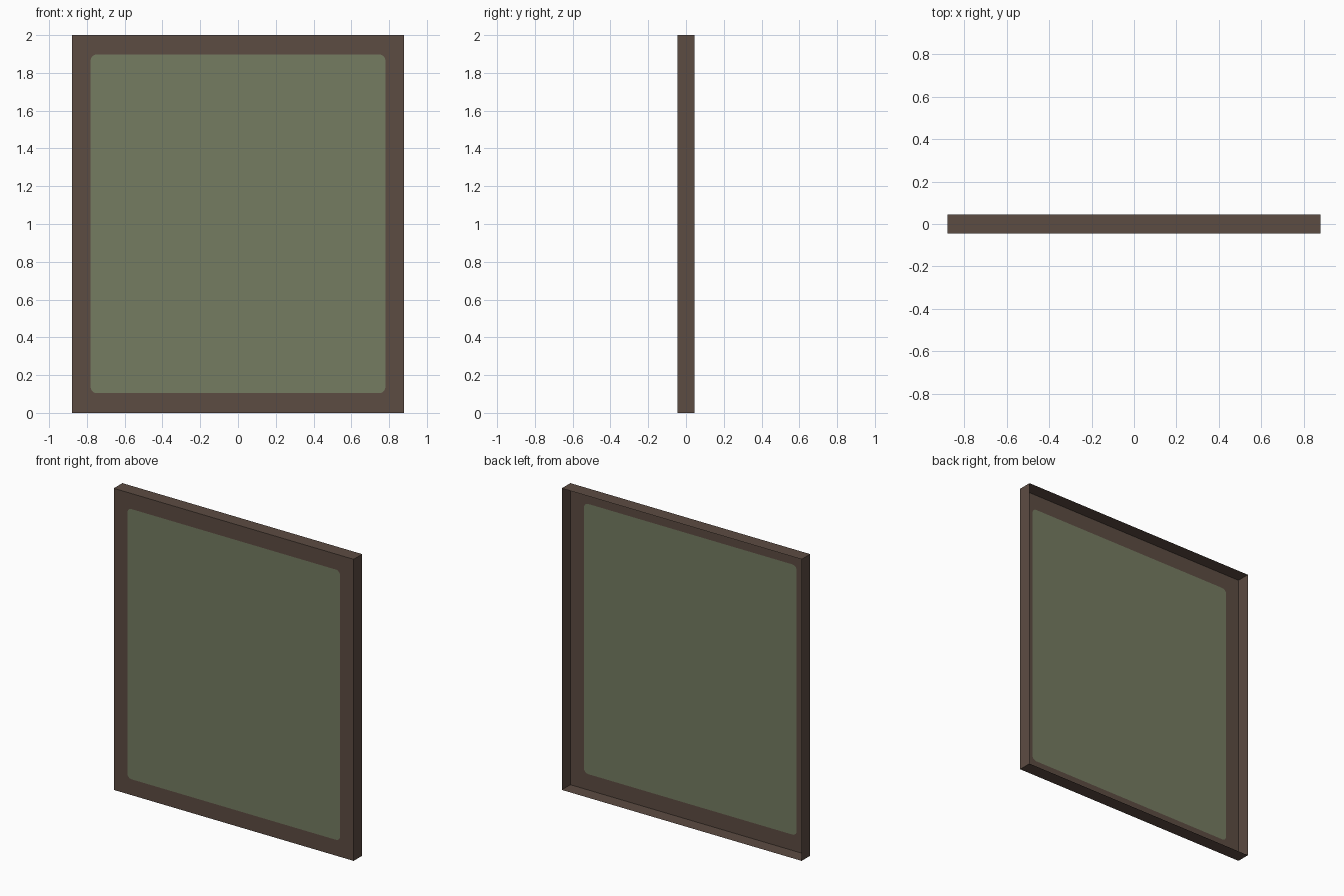
import bpy, bmesh, math

if "Cube" in bpy.data.objects:
    bpy.data.objects.remove(bpy.data.objects["Cube"])

W, D, H = 0.88, 0.045, 2.0               # half width, half depth, height
PX, PZ0, PZ1, R = 0.78, 0.105, 1.897, 0.03   # panel bounds and corner radius
STEPS = 5


def material(name, color):
    m = bpy.data.materials.new(name)
    m.diffuse_color = (*color, 1)
    m.use_nodes = True
    m.node_tree.nodes["Principled BSDF"].inputs["Base Color"].default_value = m.diffuse_color
    return m


def make_object(name, bm, mat):
    me = bpy.data.meshes.new(name)
    bm.to_mesh(me)
    bm.free()
    me.materials.append(mat)
    ob = bpy.data.objects.new(name, me)
    bpy.context.collection.objects.link(ob)
    return ob


brown = material("dark brown", (0.108, 0.072, 0.055))
green = material("olive green", (0.178, 0.200, 0.120))

# Rounded corners, counter-clockwise as seen from the front
corners = [(1, 1), (-1, 1), (-1, -1), (1, -1)]
arcs = []
for i, (sx, sz) in enumerate(corners):
    cx = sx * (PX - R)
    cz = PZ1 - R if sz > 0 else PZ0 + R
    angles = [math.pi / 2 * (i + s / STEPS) for s in range(STEPS + 1)]
    arcs.append([(cx + R * math.cos(a), -D, cz + R * math.sin(a)) for a in angles])

# Frame: front border plus thin side walls, open at the back
bm = bmesh.new()
front = [bm.verts.new((sx * W, -D, H if sz > 0 else 0)) for sx, sz in corners]
back = [bm.verts.new((sx * W, D, H if sz > 0 else 0)) for sx, sz in corners]
inner = [[bm.verts.new(p) for p in arc] for arc in arcs]
for i in range(4):
    j = (i + 1) % 4
    bm.faces.new((front[i], front[j], inner[j][0], inner[i][-1]))
    for a, b in zip(inner[i], inner[i][1:]):
        bm.faces.new((front[i], b, a))
    bm.faces.new((front[j], front[i], back[i], back[j]))
make_object("frame", bm, brown)

# Panel: rounded sheet flush with the front, seen from both sides
bm = bmesh.new()
bm.faces.new([bm.verts.new(p) for arc in arcs for p in arc])
make_object("panel", bm, green)
